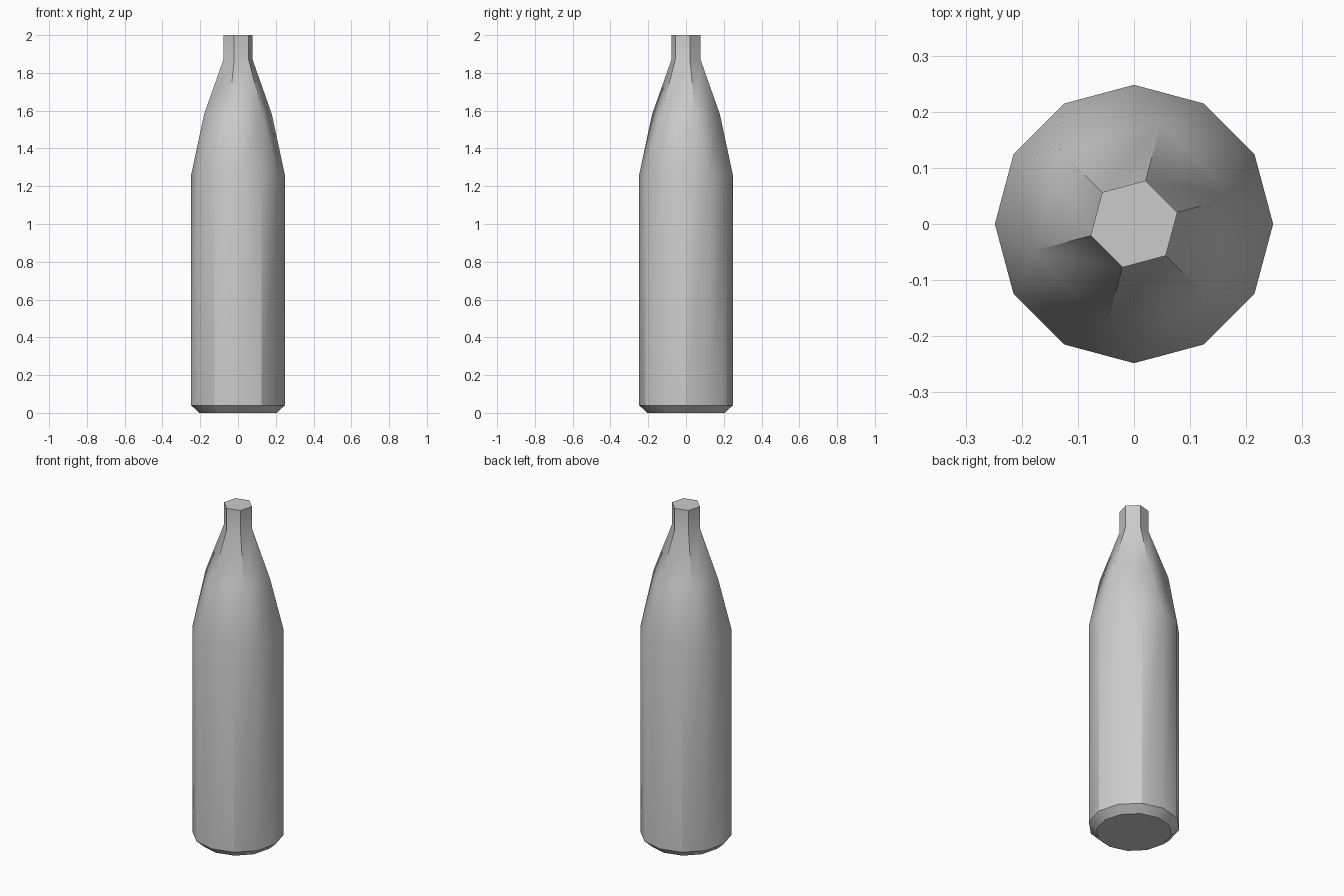
import bpy, bmesh, math

cube = bpy.data.objects.get("Cube")
if cube:
    bpy.data.objects.remove(cube, do_unlink=True)

# Single grey material
COLOR = (0.6, 0.6, 0.6, 1.0)
grey = bpy.data.materials.new("plain_grey")
grey.use_nodes = True
grey.diffuse_color = COLOR
grey.node_tree.nodes["Principled BSDF"].inputs["Base Color"].default_value = COLOR

bm = bmesh.new()


def ring(count, radius, z, offset=0.0):
    angles = [math.radians(offset + 360 * i / count) for i in range(count)]
    return [bm.verts.new((radius * math.cos(a), radius * math.sin(a), z)) for a in angles]


def bridge(low, high):
    n = len(low)
    for i in range(n):
        j = (i + 1) % n
        bm.faces.new((low[i], low[j], high[j], high[i]))


# Twelve-sided body with a chamfered base
base = ring(12, 0.205, 0.0)
foot = ring(12, 0.248, 0.04)
body_top = ring(12, 0.248, 1.26)
bm.faces.new(base[::-1])
bridge(base, foot)
bridge(foot, body_top)

# Six-sided shoulder, neck and mouth, turned 15 degrees
shoulder = ring(6, 0.186, 1.58, 15)
neck = ring(6, 0.08, 1.87, 15)
mouth = ring(6, 0.08, 2.0, 15)
bridge(shoulder, neck)
bridge(neck, mouth)
bm.faces.new(mouth)

# Alternating triangles and quads join twelve sides to six
for k in range(6):
    a, b, c = (body_top[(2 * k + s) % 12] for s in range(3))
    bm.faces.new((a, b, shoulder[k]))
    bm.faces.new((b, c, shoulder[(k + 1) % 6], shoulder[k]))

bmesh.ops.recalc_face_normals(bm, faces=bm.faces)
mesh = bpy.data.meshes.new("bottle")
bm.to_mesh(mesh)
bm.free()
mesh.materials.append(grey)
bottle = bpy.data.objects.new("bottle", mesh)
bpy.context.collection.objects.link(bottle)

# Smooth the gentle facets, keep the hard edges
bpy.ops.object.select_all(action="DESELECT")
bottle.select_set(True)
bpy.context.view_layer.objects.active = bottle
bpy.ops.object.shade_smooth_by_angle(angle=math.radians(30))
